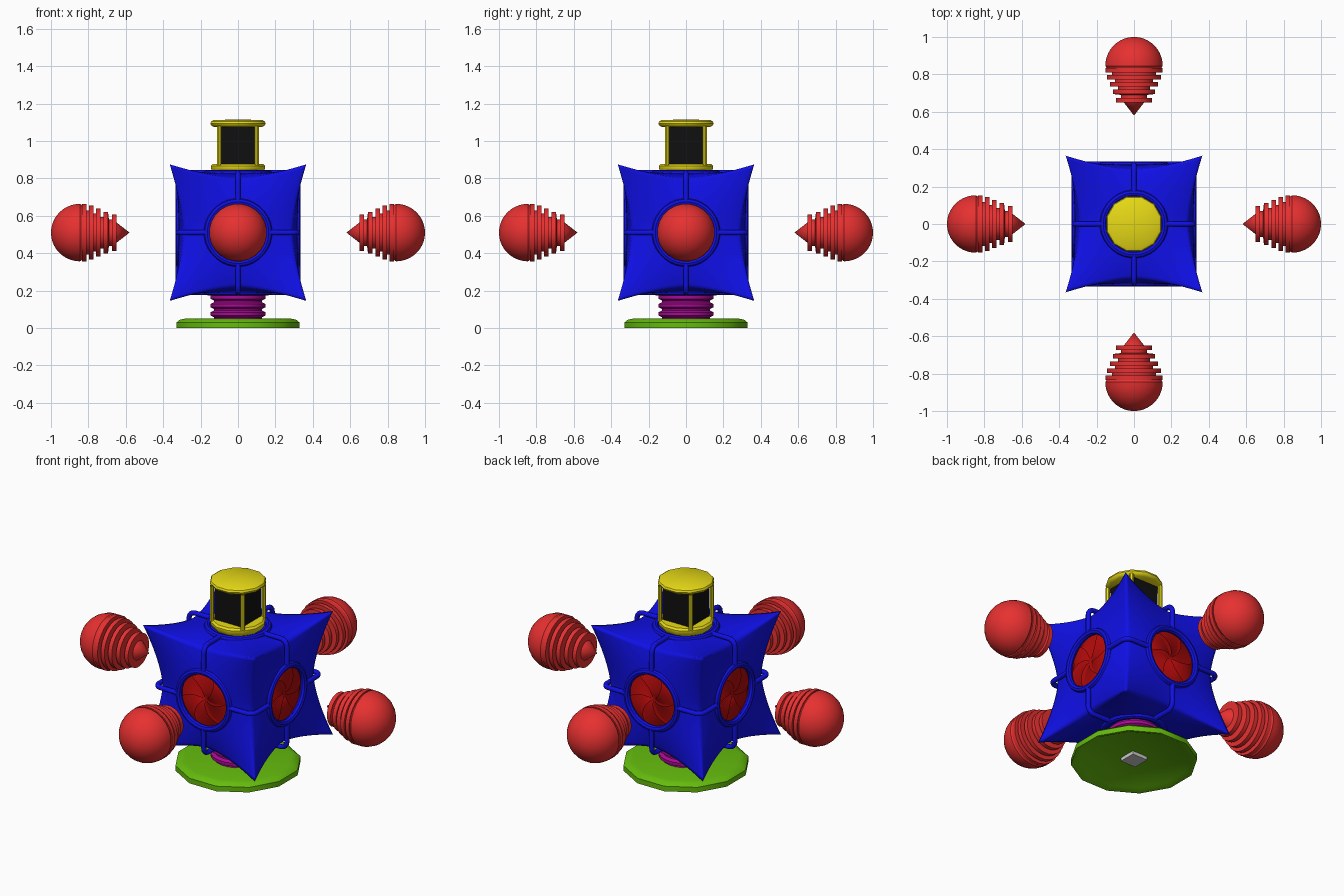
import bpy, bmesh
from math import pi, sin, cos, radians
from mathutils import Matrix, Vector

if "Cube" in bpy.data.objects:
    bpy.data.objects.remove(bpy.data.objects["Cube"])

CENTRE = Matrix.Translation((0, 0, 0.51))
SIDES = [Matrix.Rotation(k * pi / 2, 4, 'Z') for k in range(4)]
TILT = Matrix.Rotation(pi / 2, 4, 'Y')   # turns local z outward to +x


def material(name, rgb):
    m = bpy.data.materials.new(name)
    m.use_nodes = True
    m.diffuse_color = (*rgb, 1)
    m.node_tree.nodes["Principled BSDF"].inputs["Base Color"].default_value = (*rgb, 1)
    return m


BLUE = material("blue", (0.005, 0.005, 0.8))
RED = material("red", (0.8, 0.03, 0.03))
DARK_RED = material("dark red", (0.45, 0.003, 0.003))
YELLOW = material("yellow", (0.8, 0.7, 0.008))
BLACK = material("black", (0.005, 0.005, 0.005))
GREEN = material("green", (0.13, 0.5, 0.004))
PURPLE = material("purple", (0.4, 0.003, 0.3))
GREY = material("light grey", (0.6, 0.6, 0.6))


def finish(name, bm, mat, matrix=Matrix(), angle=35):
    bmesh.ops.remove_doubles(bm, verts=bm.verts, dist=1e-5)
    bmesh.ops.recalc_face_normals(bm, faces=bm.faces)
    bm.transform(matrix)
    me = bpy.data.meshes.new(name)
    bm.to_mesh(me)
    bm.free()
    me.materials.append(mat)
    ob = bpy.data.objects.new(name, me)
    bpy.context.collection.objects.link(ob)
    bpy.ops.object.select_all(action='DESELECT')
    ob.select_set(True)
    bpy.context.view_layer.objects.active = ob
    if angle:
        bpy.ops.object.shade_smooth_by_angle(angle=radians(angle))
    return ob


def lathe(name, profile, sides, mat, matrix=Matrix(), closed=False):
    """Revolve (radius, height) points about local z."""
    bm = bmesh.new()
    pts = profile + profile[:1] if closed else profile
    turn = Matrix.Rotation(pi / sides, 3, 'Z')   # flats face the axes
    vs = [bm.verts.new(turn @ Vector((r, 0, z))) for r, z in pts]
    es = [bm.edges.new(pair) for pair in zip(vs, vs[1:])]
    bmesh.ops.spin(bm, geom=vs + es, cent=(0, 0, 0), axis=(0, 0, 1),
                   angle=2 * pi, steps=sides)
    bmesh.ops.remove_doubles(bm, verts=bm.verts, dist=1e-5)
    bmesh.ops.dissolve_degenerate(bm, edges=bm.edges, dist=1e-5)
    return finish(name, bm, mat, matrix)


def box(name, size, place, mat):
    bm = bmesh.new()
    bmesh.ops.create_cube(bm, size=1)
    bm.transform(Matrix.Translation(place) @ Matrix.Diagonal((*size, 1)))
    return finish(name, bm, mat, angle=0)


# Body: a cube with pulled-out corners, pinched edges and four round openings
def reach(u, v):
    u, v = abs(u) ** 1.5, abs(v) ** 1.5
    return 0.32 + 0.045 * u * v - 0.03 * (u * u * (1 - v) + v * v * (1 - u))


N = 36
bm = bmesh.new()
for face in [s @ TILT for s in SIDES] + [Matrix(), Matrix.Rotation(pi, 4, 'X')]:
    grid = {}
    for i in range(N + 1):
        for j in range(N + 1):
            u, v = 2 * i / N - 1, 2 * j / N - 1
            p = Vector((u * reach(v, 1), v * reach(u, 1), reach(u, v)))
            grid[i, j] = bm.verts.new(face @ p)
    upright = abs((face @ Vector((0, 0, 1))).z) > 0.5
    for i in range(N):
        for j in range(N):
            quad = [grid[i, j], grid[i + 1, j], grid[i + 1, j + 1], grid[i, j + 1]]
            u, v = (2 * i + 1) / N - 1, (2 * j + 1) / N - 1
            if upright or (u * u + v * v) ** 0.5 * 0.3 > 0.15:
                bm.faces.new(quad)
finish("body", bm, BLUE, CENTRE, 180)

# Rings around every face opening
ring = [(0.165 + 0.018 * cos(a * pi / 4), 0.317 + 0.018 * sin(a * pi / 4)) for a in range(8)]
for face in [s @ TILT for s in SIDES] + [Matrix(), Matrix.Rotation(pi, 4, 'X')]:
    lathe("face_ring", ring, 32, BLUE, CENTRE @ face, closed=True)

# Pipes that bridge the body's edges from ring to ring
for s in SIDES:
    for roll in (0, pi / 2, -pi / 2):
        cu = bpy.data.curves.new("edge_pipe", 'CURVE')
        cu.dimensions = '3D'
        cu.bevel_depth, cu.bevel_resolution = 0.014, 2
        cu.materials.append(BLUE)
        sp = cu.splines.new('POLY')
        path = [(0.32, 0.16)] + [(0.28 + 0.04 * cos(a * pi / 8), 0.28 + 0.04 * sin(a * pi / 8))
                                 for a in range(5)] + [(0.16, 0.32)]
        sp.points.add(len(path) - 1)
        m = CENTRE @ s @ Matrix.Rotation(roll, 4, 'X')
        for point, (x, y) in zip(sp.points, path):
            point.co = (*(m @ Vector((x, y, 0))), 1)
        ob = bpy.data.objects.new("edge_pipe", cu)
        bpy.context.collection.objects.link(ob)

# Iris shutters: six curved, overlapping blades in each side opening
for s in SIDES:
    bm = bmesh.new()
    for blade in range(6):
        rows = []
        for i in range(7):
            f = i / 6
            rows.append([])
            for t in (0, 0.25, 0.5, 0.75, 1):
                a = (blade + t) * pi / 3 + 0.7 * f
                rows[-1].append(bm.verts.new((0.16 * f * cos(a), 0.16 * f * sin(a),
                                              0.298 + 0.022 * t * sin(pi * f) ** 0.5 if 0 < f < 1 else 0.298)))
        for lo, hi in zip(rows, rows[1:]):
            for j in range(4):
                bm.faces.new((lo[j], hi[j], hi[j + 1], lo[j + 1]))
        # Step down to the next blade
    bmesh.ops.remove_doubles(bm, verts=bm.verts, dist=1e-5)
    finish("iris_shutter", bm, DARK_RED, CENTRE @ s @ TILT)
    lathe("iris_backing", [(0, 0.296), (0.163, 0.296), (0.163, 0.31)], 32, DARK_RED,
          CENTRE @ s @ TILT)

# Floating pods: pointed tip, stacked ribs, round outer end
pod = [(0, 0.58), (0.055, 0.65)]
for r, start in ((0.098, 0.65), (0.112, 0.695), (0.13, 0.735), (0.146, 0.772), (0.155, 0.81)):
    pod += [(r, start), (r, start + 0.024), (r - 0.027, start + 0.024)]
    pod.append((r - 0.027, start + 0.04))
pod[-2:] = [(0.148, 0.834)]
pod += [(0.155 * cos(a * pi / 20), 0.845 + 0.155 * sin(a * pi / 20)) for a in range(10)]
pod.append((0, 1.0))
for s in SIDES:
    lathe("floating_pod", pod, 24, RED, CENTRE @ s @ TILT)

# Lantern on top
lathe("lantern_foot", [(0, 0.83), (0.135, 0.83), (0.15, 0.852), (0.15, 0.866),
                       (0.14, 0.877), (0, 0.88)], 12, YELLOW)
lathe("lantern_cap", [(0, 1.075), (0.135, 1.075), (0.148, 1.083), (0.153, 1.094),
                      (0.148, 1.105), (0.135, 1.112), (0, 1.115)], 12, YELLOW)
box("lantern_core", (0.18, 0.18, 0.21), (0, 0, 0.975), BLACK)
for x in (-0.1, 0.1):
    for y in (-0.1, 0.1):
        lathe("lantern_post", [(0.012, 0.87), (0.012, 1.08)], 8, YELLOW,
              Matrix.Translation((x, y, 0)))

# Ribbed neck under the body
neck = [(0.13, 0.04)]
for z in (0.075, 0.12, 0.165):
    neck += [(0.13, z - 0.018), (0.148, z - 0.009), (0.148, z + 0.009), (0.13, z + 0.018)]
neck.append((0.13, 0.2))
lathe("ribbed_neck", neck, 20, PURPLE)

# Dished foot plate with a square plug beneath
lathe("foot_plate", [(0, 0.05), (0.295, 0.05), (0.325, 0.043), (0.34, 0.03), (0.34, 0),
                     (0.325, 0), (0.30, 0.012), (0, 0.032)], 12, GREEN)
box("foot_plug", (0.1, 0.1, 0.03), (0, 0, 0.023), GREY)
